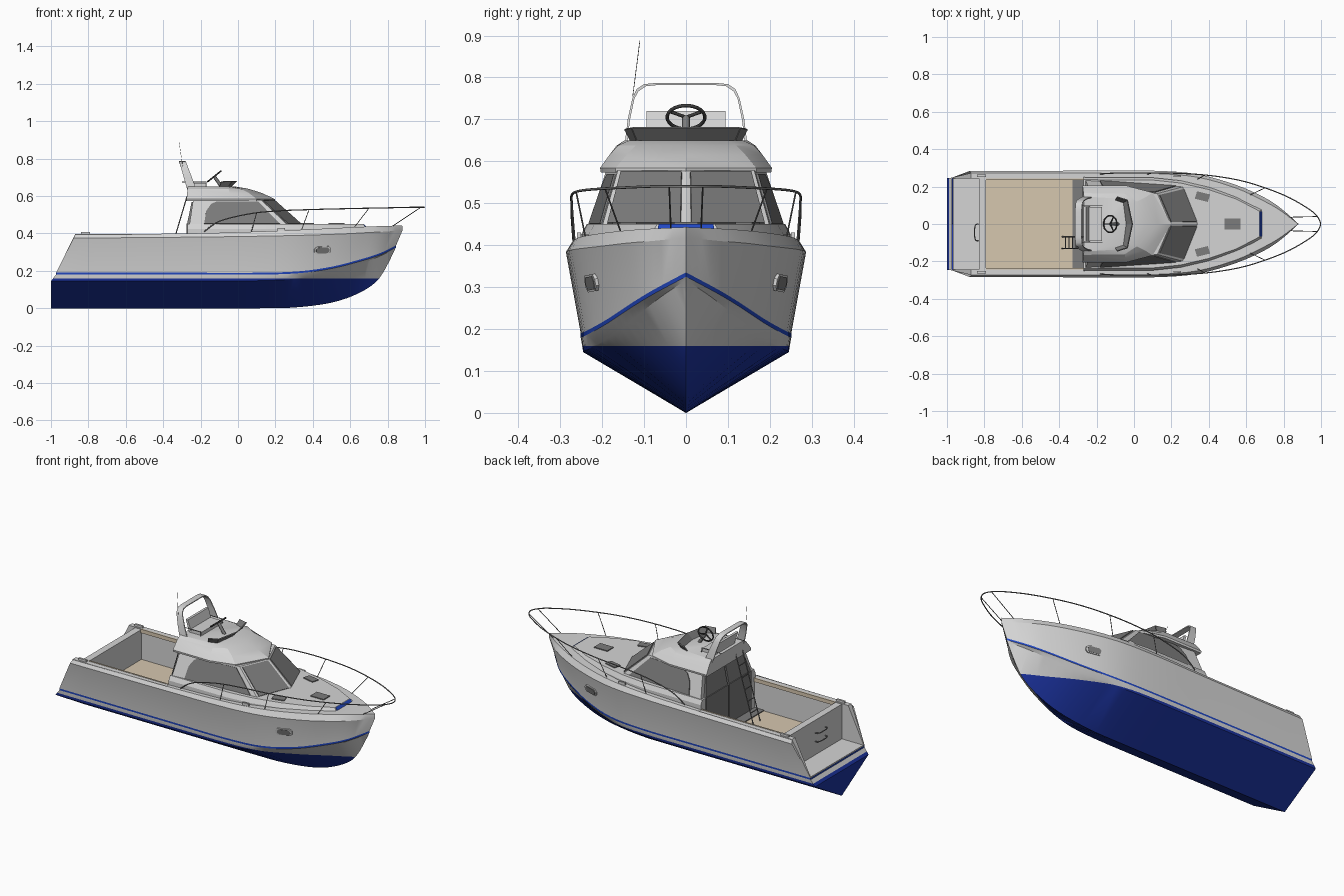
import bpy, bmesh, math
from mathutils import Vector

if "Cube" in bpy.data.objects:
    bpy.data.objects.remove(bpy.data.objects["Cube"])

MATS = []
def material(name, r, g, b):
    m = bpy.data.materials.new(name)
    m.diffuse_color = (r, g, b, 1)
    m.use_nodes = True
    m.node_tree.nodes["Principled BSDF"].inputs["Base Color"].default_value = m.diffuse_color
    MATS.append(m)
    return len(MATS) - 1

WHITE = material("hull_white", .66, .66, .66)
NAVY = material("bottom_navy", .011, .032, .34)
BLUE = material("stripe_blue", .016, .065, .55)
TAN = material("deck_tan", .67, .57, .43)
GLASS = material("glass_grey", .20, .20, .20)
STEEL = material("rail_grey", .20, .20, .20)
BLACK = material("wheel_black", .05, .05, .05)

def mesh(name, verts, faces, mat, mats=None, cut=None, angle=25):
    bm = bmesh.new()
    vs = [bm.verts.new(v) for v in verts]
    for k, f in enumerate(faces):
        bm.faces.new([vs[i] for i in f]).material_index = mats[k] if mats else mat
    bmesh.ops.remove_doubles(bm, verts=bm.verts[:], dist=1e-5)
    if cut is not None:  # split at the waterline and paint what is below
        bmesh.ops.bisect_plane(bm, geom=bm.verts[:] + bm.edges[:] + bm.faces[:],
                               plane_co=(0, 0, cut), plane_no=(0, 0, 1))
        for f in bm.faces:
            if f.calc_center_median().z < cut:
                f.material_index = NAVY
    bmesh.ops.recalc_face_normals(bm, faces=bm.faces[:])
    me = bpy.data.meshes.new(name)
    bm.to_mesh(me)
    bm.free()
    for m in MATS:
        me.materials.append(m)
    me.shade_smooth()
    me.set_sharp_from_angle(angle=math.radians(angle))
    ob = bpy.data.objects.new(name, me)
    bpy.context.collection.objects.link(ob)
    return ob

def loft(name, rings, mat, angle=25):
    n, m = len(rings[0]), len(rings)
    faces = [(r*n + i, r*n + (i+1) % n, (r+1)*n + (i+1) % n, (r+1)*n + i)
             for r in range(m-1) for i in range(n)]
    faces += [tuple(range(n)), tuple((m-1)*n + i for i in range(n))]
    return mesh(name, [p for r in rings for p in r], faces, mat, angle=angle)

def box(name, x0, x1, y0, y1, z0, z1, mat):
    return loft(name, [[(x0, y0, z), (x1, y0, z), (x1, y1, z), (x0, y1, z)] for z in (z0, z1)], mat)

def outline(half, z):  # mirrored plan outline
    return [(x, y, z) for x, y in half] + [(x, -y, z) for x, y in reversed(half) if y > 0]

def plate(name, pts, mat, out=.005, back=.003):  # thin panel pushed outward
    p = [Vector(q) for q in pts]
    n = (p[1]-p[0]).cross(p[-1]-p[0]).normalized()
    if n.dot(sum(p, Vector()) / len(p) - Vector((-.05, 0, .3))) < 0:
        n = -n
    return loft(name, [[q - n*back for q in p], [q + n*out for q in p]], mat)

def flip(pts, s):
    return [(x, y*s, z) for x, y, z in pts]

def smooth(pts, sub=4):  # Catmull-Rom
    p = [Vector(q) for q in pts]
    p = [p[0]] + p + [p[-1]]
    res = []
    for a, b, c, d in zip(p, p[1:], p[2:], p[3:]):
        for k in range(sub):
            t = k / sub
            res.append(.5*(2*b + (c-a)*t + (2*a-5*b+4*c-d)*t*t + (3*b-a-3*c+d)*t**3))
    return res + [p[-1]]

def tube(name, pts, r, mat):
    p = [Vector(q) for q in pts]
    rings = []
    for i, q in enumerate(p):
        d = (p[min(i+1, len(p)-1)] - p[max(i-1, 0)]).normalized()
        u = d.cross(Vector((0, 0, 1)) if abs(d.z) < .95 else Vector((1, 0, 0))).normalized()
        w = d.cross(u)
        rings.append([q + r*(u*math.cos(a) + w*math.sin(a)) for a in [k*math.pi/4 for k in range(8)]])
    return loft(name, rings, mat, 50)

# Hull: lofted between keel, chine, stripe, shoulder and sheer lines
keel = [(-1, 0, 0), (-.27, 0, 0), (.1, 0, 0), (.3, 0, .004), (.5, 0, .03), (.65, 0, .083), (.755, 0, .16), (.838, 0, .31)]
chine = [(-1, .245, .145), (-.27, .245, .145), (.1, .243, .147), (.3, .223, .157), (.5, .17, .188),
         (.65, .112, .235), (.75, .062, .275), (.84, 0, .317)]
stripe = [(-.973, .248, .185), (-.27, .25, .185), (.1, .25, .185), (.32, .235, .192), (.5, .19, .217),
          (.66, .128, .258), (.76, .075, .29), (.845, 0, .33)]
shoulder = [(-.88, .283, .375), (-.27, .285, .38), (.1, .285, .385), (.34, .266, .39), (.55, .207, .397),
            (.7, .14, .405), (.79, .08, .41), (.88, 0, .418)]
sheer = [(-.87, .272, .395), (-.27, .272, .40), (.1, .27, .41), (.34, .25, .42), (.55, .19, .43),
         (.7, .12, .437), (.79, .067, .44), (.878, 0, .443)]
lines = [smooth(c) for c in (keel, chine, [(x, y, z-.005) for x, y, z in stripe],
                             [(x, y, z+.005) for x, y, z in stripe], shoulder, sheer)]
N, C = len(lines[0]), len(lines)
verts = [(p.x, p.y*s, p.z) for s in (1, -1) for c in lines for p in c]
vid = lambda s, c, i: s*N*C + c*N + i
faces, mats = [], []
for c in range(C-1):
    col = BLUE if c == 2 else WHITE
    for s in (0, 1):
        for i in range(N-1):
            faces.append((vid(s, c, i), vid(s, c, i+1), vid(s, c+1, i+1), vid(s, c+1, i)))
            mats.append(col)
    if c < 3:  # transom
        faces.append((vid(0, c, 0), vid(1, c, 0), vid(1, c+1, 0), vid(0, c+1, 0)))
        mats.append(col)
for i in range(4, N-1):  # foredeck
    faces.append((vid(0, C-1, i), vid(0, C-1, i+1), vid(1, C-1, i+1), vid(1, C-1, i)))
    mats.append(WHITE)
mesh("hull", verts, faces, WHITE, mats, cut=.16)

# Cockpit and stern
box("cockpit_floor", -.79, -.33, -.243, .243, .20, .22, TAN)
box("door_sill", -.33, -.255, -.243, .243, .20, .225, STEEL)
box("transom_wall", -.83, -.79, -.243, .243, .185, .393, WHITE)
box("swim_platform", -.968, -.83, -.243, .243, .175, .192, WHITE)
box("cabin_bulkhead", -.27, -.255, -.243, .243, .20, .41, WHITE)
for s in (1, -1):
    loft("gunwale", [flip([(xb, .243, .19), (xb, .248, .19), (xt, .273, .396), (xt, .243, .396)], s)
                     for xb, xt in ((-.972, -.871), (-.26, -.26))], WHITE)
    box("coaming_trim", -.79, -.27, *sorted((s*.236, s*.244)), .376, .398, TAN)
    box("stern_cleat", -.84, -.79, *sorted((s*.252, s*.264)), .394, .408, WHITE)
    box("mid_cleat", .21, .25, *sorted((s*.25, s*.26)), .412, .43, WHITE)
for z in (.27, .32):
    tube("transom_handle", smooth([(-.83, -.09, z), (-.85, -.08, z), (-.85, -.01, z), (-.83, 0, z)]), .003, STEEL)

# Raised foredeck trunk
trunk = [(-.27, .25), (.1, .248), (.25, .232), (.4, .197), (.55, .145), (.69, .082)]
loft("foredeck_trunk", [outline(trunk, .39), outline(trunk, .425),
                        outline([(x - (.02 if x > .6 else 0), y-.013) for x, y in trunk], .45)], WHITE)
plate("trunk_front_trim", [(.689, -.07, .428), (.689, .07, .428), (.672, .065, .449), (.672, -.065, .449)], BLUE, .002)
box("centre_hatch", .485, .57, -.029, .029, .445, .455, GLASS)
for s in (1, -1):
    h = [(.325, .135), (.395, .118), (.407, .158), (.337, .175)]
    loft("side_hatch", [flip([(x, y, z) for x, y in h], s) for z in (.445, .455)], GLASS)

# Cabin with windows laid on its faces
b0, b1, b2 = (-.26, .235, .445), (.265, .2, .445), (.345, 0, .445)
t0, t1, t2 = (-.24, .19, .578), (.125, .163, .578), (.195, 0, .578)
loft("cabin", [outline([p[:2] for p in (b0, b1, b2)], .445), outline([p[:2] for p in (t0, t1, t2)], .578)], WHITE)

def on_face(B0, B1, T0, T1, uv):
    B0, B1, T0, T1 = map(Vector, (B0, B1, T0, T1))
    return [B0.lerp(B1, u).lerp(T0.lerp(T1, u), v) for u, v in uv]

for s in (1, -1):
    side = on_face(b0, b1, t0, t1, [(.15, .04), (.93, .04), (.93, .93), (.33, .93), (.25, .83), (.18, .55)])
    plate("side_window", flip(side, s), GLASS)
    front = on_face(b1, b2, t1, t2, [(.06, .04), (.94, .04), (.94, .96), (.06, .96)])
    plate("windshield", flip(front, s), GLASS)
    # Cabin door: upright lower part, leaning upper part
    for z0, z1, x0, x1, y0, y1 in ((.228, .452, -.272, -.272, .205, .205), (.452, .568, -.268, -.244, .205, .168)):
        plate("cabin_door", flip([(x0, .006, z0), (x0, y0, z0), (x1, y1, z1), (x1, .006, z1)], s), GLASS, .004, .01)

# Faceted roof
loft("roof", [outline(h, z) for h, z in (
    ([(-.275, .203), (-.04, .203), (.1, .168), (.197, 0)], .573),
    ([(-.275, .205), (-.04, .205), (.1, .168), (.197, 0)], .584),
    ([(-.272, .183), (-.045, .183), (.06, .142), (.13, 0)], .615),
    ([(-.27, .165), (-.05, .162), (.015, .12), (.06, 0)], .638),
    ([(-.268, .147), (-.06, .135), (-.035, .1), (-.01, 0)], .65))], WHITE, 20)

# Flybridge seat and screen
box("helm_seat", -.25, -.17, -.09, .09, .645, .67, WHITE)
loft("seat_back", [[(x, -.094, z), (x+.014, -.094, z), (x+.014, .094, z), (x, .094, z)]
                   for x, z in ((-.25, .66), (-.27, .72))], WHITE)
for s in (1, -1):
    lo = [(-.1, .13, .648), (-.055, .115, .648), (-.04, 0, .648)]
    hi = [(-.09, .145, .677), (-.035, .128, .68), (-.008, 0, .68)]
    for k in (0, 1):
        plate("flybridge_screen", flip([lo[k], lo[k+1], hi[k+1], hi[k]], s), GLASS, .003)
    tube("seat_rail", flip([(-.30, .1, .675), (-.17, .1, .675), (-.17, .1, .648)], s), .002, STEEL)

# Radar arch: a flat band leaning aft
half = [(.147, .635), (.139, .70), (.128, .75), (.118, .772), (.1, .784), (.07, .787)]
path = half + [(-y, z) for y, z in reversed(half)]
rings = []
for y, z in path:
    x, w = -.247 - .33*(z-.635), .025 - .05*(z-.635)
    yi, zi = y*.96, z - (.005 if z > .76 else 0)
    rings.append([(x-w, y, z), (x+w, y, z), (x+w, yi, zi), (x-w, yi, zi)])
loft("radar_arch", rings, WHITE, 35)
tube("antenna", [(-.295, -.127, .755), (-.315, -.11, .888)], .0008, STEEL)

# Steering wheel
hub, a = Vector((-.127, 0, .705)), -.67
U, W = Vector((math.cos(a), 0, -math.sin(a))), Vector((0, 1, 0))
bpy.ops.mesh.primitive_torus_add(major_radius=.045, minor_radius=.0042, major_segments=28,
                                 minor_segments=8, location=hub, rotation=(0, a, 0))
wheel = bpy.context.object
wheel.name = "steering_wheel"
wheel.data.materials.append(MATS[BLACK])
wheel.data.shade_smooth()
for k in range(3):
    t = math.pi + k*2*math.pi/3
    tube("wheel_spoke", [hub, hub + .045*(U*math.cos(t) + W*math.sin(t))], .004, BLACK)
tube("steering_column", [(-.085, 0, .645), hub], .009, STEEL)

# Ladder
bot, top = Vector((-.385, 0, .22)), Vector((-.272, 0, .60))
for y in (-.068, -.13):
    tube("ladder_rail", [bot + Vector((0, y, 0)), top + Vector((0, y, 0))], .003, STEEL)
for k in range(1, 6):
    q = bot.lerp(top, k/6)
    tube("ladder_rung", [(q.x, -.068, q.z), (q.x, -.13, q.z)], .003, STEEL)

# Bow rail with stanchions
rail = [(-.18, .268, .41), (-.1, .272, .465), (.05, .273, .503), (.2, .272, .52), (.4, .26, .528),
        (.6, .225, .533), (.8, .155, .537), (.93, .083, .54), (.98, .04, .54), (.997, 0, .54)]
tube("bow_rail", smooth(rail + flip(rail[-2::-1], -1)), .003, STEEL)
for s in (1, -1):
    for p in ([(.07, .265, .405), (.1, .273, .511)], [(.34, .24, .42), (.38, .262, .527)],
              [(.62, .155, .43), (.7, .193, .535)], [(.82, .036, .435), (.978, .04, .54)]):
        tube("rail_stanchion", flip(p, s), .002, STEEL)

# Portholes in the bow
for s in (1, -1):
    for name, k, mat, out in (("porthole_rim", 1, WHITE, .005), ("porthole_glass", .78, GLASS, .0065)):
        o = [(k*.045*a, k*.02*b) for a, b in ((-1, -.4), (-.75, -1), (.75, -1), (1, -.4),
                                              (1, .4), (.75, 1), (-.75, 1), (-1, .4))]
        plate(name, flip([(.452+dx, .224 - .27*dx + .2*dz, .31 + dz + .05*dx) for dx, dz in o], s), mat, out)
